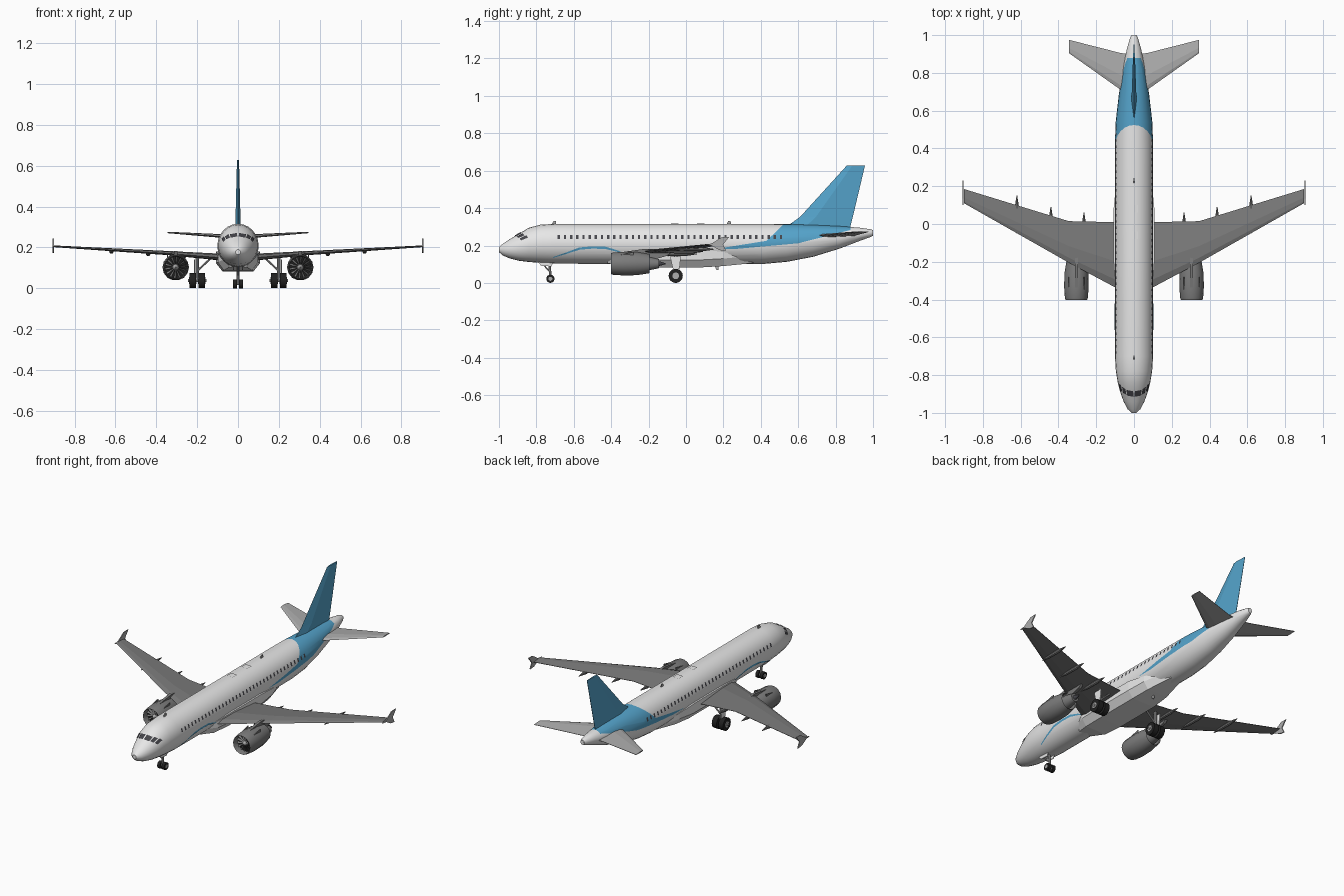
import bpy, bmesh, math
from mathutils import Vector

if "Cube" in bpy.data.objects:
    bpy.data.objects.remove(bpy.data.objects["Cube"])


def material(name, r, g, b):
    m = bpy.data.materials.new(name)
    m.use_nodes = True
    m.diffuse_color = (r, g, b, 1)
    m.node_tree.nodes["Principled BSDF"].inputs["Base Color"].default_value = (r, g, b, 1)
    return m


WHITE = material("white paint", .8, .8, .8)
BLUE = material("blue paint", .09, .37, .6)
GREY = material("wing grey", .2, .2, .2)
LIGHT = material("light grey", .42, .42, .42)
DARK = material("dark glass", .06, .06, .07)
BLACK = material("black rubber", .015, .015, .015)


def finish(name, bm, mats, smooth=False):
    bmesh.ops.recalc_face_normals(bm, faces=bm.faces[:])
    me = bpy.data.meshes.new(name)
    bm.to_mesh(me)
    bm.free()
    ob = bpy.data.objects.new(name, me)
    bpy.context.collection.objects.link(ob)
    for m in mats:
        me.materials.append(m)
    if smooth:
        bpy.ops.object.select_all(action='DESELECT')
        ob.select_set(True)
        bpy.context.view_layer.objects.active = ob
        bpy.ops.object.shade_smooth_by_angle(angle=math.radians(35))
    return ob


def add_loft(bm, rings, caps=True):
    """Skin equal-length rings of points."""
    vs = [[bm.verts.new(p) for p in r] for r in rings]
    n = len(rings[0])
    for a, b in zip(vs, vs[1:]):
        for i in range(n):
            j = (i + 1) % n
            bm.faces.new((a[i], a[j], b[j], b[i]))
    if caps:
        bm.faces.new(vs[0])
        bm.faces.new(vs[-1])


def loft(name, rings, mat, smooth=False, caps=True):
    bm = bmesh.new()
    add_loft(bm, rings, caps)
    return finish(name, bm, [mat], smooth)


def lathe(name, profile, x, z, mat, sides=14, caps=True):
    """Revolve (y, radius) points around a lengthwise axis."""
    ang = [2 * math.pi * i / sides for i in range(sides)]
    rings = [[(x + r * math.cos(a), y, z + r * math.sin(a)) for a in ang] for y, r in profile]
    return loft(name, rings, mat, True, caps)


def rod(name, a, b, r, mat, sides=10):
    a, b = Vector(a), Vector(b)
    q = (b - a).to_track_quat('Z', 'Y')
    ring = [q @ Vector((r * math.cos(t), r * math.sin(t), 0))
            for t in (2 * math.pi * i / sides for i in range(sides))]
    return loft(name, [[a + p for p in ring], [b + p for p in ring]], mat, True)


def slab(name, outline, x, half, mat):
    """Side-view outline of (y, z) points given a thickness."""
    return loft(name, [[(x + h, y, z) for y, z in outline] for h in (-half, half)], mat)


# fuselage stations: y, bottom, top, half width
STATIONS = [(-1, .165, .19, .012), (-.98, .147, .209, .034), (-.94, .13, .235, .055),
            (-.89, .118, .265, .073), (-.84, .112, .295, .086), (-.78, .107, .311, .096),
            (-.7, .103, .316, .101), (0, .1, .316, .101), (.42, .102, .316, .101),
            (.54, .113, .315, .097), (.68, .14, .311, .081), (.82, .183, .304, .06),
            (.93, .225, .295, .037), (.985, .245, .287, .021), (1, .252, .282, .013)]


def hull(y, a, lift=0):
    """Hull point at length y and angle a down from the crown."""
    for p, q in zip(STATIONS, STATIONS[1:]):
        if y <= q[0]:
            break
    t = (y - p[0]) / (q[0] - p[0])
    lo, hi, w = (p[i] + t * (q[i] - p[i]) for i in (1, 2, 3))
    return Vector(((w + lift) * math.sin(a), y, (lo + hi) / 2 + ((hi - lo) / 2 + lift) * math.cos(a)))


def angle_at(y, z):
    top, low = hull(y, 0).z, hull(y, math.pi).z
    return math.acos(max(-1, min(1, (2 * z - top - low) / (top - low))))


bm = bmesh.new()
add_loft(bm, [[hull(s[0], 2 * math.pi * i / 24) for i in range(24)] for s in STATIONS])

# blue tail sweep: cut the hull along its border lines
LOWER = [(.15, .171, .6, .212), (.6, .212, .88, .283)]
UPPER = [(.15, .18, .43, .225), (.43, .225, .525, .316)]
for y0, z0, y1, z1 in LOWER + UPPER + [(.88, 0, .88, 1)]:
    faces = [f for f in bm.faces if max(v.co.y for v in f.verts) > .1]
    geom = list({e for f in faces for e in f.edges} | {v for f in faces for v in f.verts}) + faces
    bmesh.ops.bisect_plane(bm, geom=geom, dist=1e-5, plane_co=(0, y0, z0),
                           plane_no=(0, z1 - z0, y0 - y1))


def border(lines, y):
    return max(b + (y - a) * (d - b) / (c - a) for a, b, c, d in lines)


for f in bm.faces:
    c = f.calc_center_median()
    if .15 < c.y < .88 and border(LOWER, c.y) < c.z < border(UPPER, c.y):
        f.material_index = 1
finish("fuselage", bm, [WHITE, BLUE], True)
lathe("tail_exhaust", [(.99, .011), (1, .011)], 0, .267, DARK, 10)


def plates(name, quads, mat, lift=.0025):
    """Thin plates on the hull, quads of (y, angle), on both sides."""
    bm = bmesh.new()
    for s in (1, -1):
        for q in quads:
            bm.faces.new([bm.verts.new(hull(y, s * a, lift)) for y, a in q])
    return finish(name, bm, [mat])


# cabin windows, cockpit glass, swoosh, roof hatches
wins = []
for i in range(37):
    y = -.68 + i * .033
    a, b = angle_at(y, .255), angle_at(y, .234)
    wins.append([(y - .006, a), (y + .006, a), (y + .006, b), (y - .006, b)])
plates("cabin_windows", wins, DARK)
glass = []
for y0, y1, a0, a1, skew in ((-.915, -.885, 3, 30, .006), (-.905, -.873, 34, 49, .01),
                             (-.89, -.853, 53, 65, .008)):
    a0, a1 = math.radians(a0), math.radians(a1)
    glass.append([(y0, a0), (y1, a0), (y1 + skew, a1), (y0 + skew, a1)])
plates("cockpit_glass", glass, DARK, .004)
path = [(-.71, .138, .002), (-.64, .16, .004), (-.57, .184, .006), (-.5, .19, .006),
        (-.43, .188, .006), (-.37, .172, .004), (-.31, .15, .002)]
edge = [((y, angle_at(y, z + h)), (y, angle_at(y, z - h))) for y, z, h in path]
plates("nose_swoosh", [[p[0], q[0], q[1], p[1]] for p, q in zip(edge, edge[1:])], BLUE)
plates("roof_hatches", [[(y, 0), (y + .04, 0), (y + .04, .2), (y, .2)] for y in (-.08, .06)], WHITE, .004)

# antennas
for name, y, z, d in (("front_antenna", -.72, .31, .022), ("rear_antenna", .215, .31, .022),
                      ("belly_antenna", .15, .1, -.03)):
    slab(name, [(y, z), (y + .025, z), (y + .024, z + d), (y + .012, z + d)], 0, .003, LIGHT)

# belly fairing
rings = []
for y, w, lo, hi in ((-.42, .06, .105, .14), (-.33, .098, .088, .17), (-.2, .108, .083, .18),
                     (.08, .108, .083, .18), (.2, .096, .09, .165), (.36, .05, .106, .13)):
    rings.append([(-w, y, hi), (-w, y, lo + .04), (-w * .7, y, lo), (w * .7, y, lo),
                  (w, y, lo + .04), (w, y, hi)])
loft("belly_fairing", rings, WHITE)

# fin and rudder
def fin_ring(y0, y1, z, h):
    m = y0 + (y1 - y0) * .3
    return [(0, y0, z), (h, m, z), (.001, y1, z), (-.001, y1, z), (-h, m, z)]


loft("tail_fin", [fin_ring(.515, .875, .285, .013), fin_ring(.61, .892, .353, .012),
                  fin_ring(.86, .957, .628, .005)], BLUE)


def foil(x, y0, y1, z, t):
    c = y1 - y0
    return [(x, y0, z), (x, y0 + c * .12, z + t * .7), (x, y0 + c * .4, z + t), (x, y1, z + .001),
            (x, y1, z - .001), (x, y0 + c * .4, z - t * .7), (x, y0 + c * .12, z - t * .6)]


for s, side in ((1, "left_"), (-1, "right_")):
    # wing and tip fence
    loft(side + "wing", [foil(s * .05, -.36, .01, .148, .02), foil(s * .11, -.33, .01, .152, .019),
                         foil(s * .345, -.205, .015, .171, .012),
                         foil(s * .9, .11, .185, .205, .005)], GREY)
    slab(side + "wing_fence", [(.1, .205), (.135, .209), (.19, .244), (.23, .245), (.198, .205),
                               (.215, .172), (.18, .175), (.135, .2)], s * .905, .003, LIGHT)
    loft(side + "tailplane", [foil(s * .02, .68, .9, .252, .012), foil(s * .07, .71, .905, .254, .011),
                              foil(s * .345, .905, .975, .273, .004)], LIGHT)
    # flap track fairings
    for i, (x, y, z) in enumerate(((.265, .06, .155), (.44, .09, .168), (.62, .15, .18))):
        lathe(side + f"flap_fairing_{i + 1}", [(y - .2, .002), (y - .15, .01), (y - .06, .011), (y, .002)],
              s * x, z, GREY, 8)
    # engine
    ex, ez = s * .305, .103
    lathe(side + "engine_nacelle", [(-.36, .053), (-.395, .054), (-.402, .057), (-.39, .061), (-.33, .065),
                                    (-.26, .063), (-.195, .052), (-.2, .048), (-.26, .05)],
          ex, ez, GREY, caps=False)
    lathe(side + "engine_core", [(-.27, .04), (-.2, .037), (-.145, .025)], ex, ez, GREY)
    lathe(side + "exhaust_cone", [(-.16, .018), (-.11, .003)], ex, ez, DARK)
    lathe(side + "fan_disc", [(-.362, .054), (-.25, .054)], ex, ez, BLACK)
    lathe(side + "fan_spinner", [(-.39, .002), (-.378, .01), (-.362, .016)], ex, ez, LIGHT)
    bm = bmesh.new()
    for i in range(14):
        a = 2 * math.pi * i / 14
        pts = [(.013, a, -.364), (.052, a + .06, -.364), (.052, a + .26, -.372), (.013, a + .26, -.372)]
        bm.faces.new([bm.verts.new((ex + r * math.cos(t), y, ez + r * math.sin(t))) for r, t, y in pts])
    finish(side + "fan_blades", bm, [GREY])
    slab(side + "engine_pylon", [(-.35, .164), (-.22, .182), (-.08, .168), (-.1, .145), (-.17, .125),
                                 (-.3, .14)], ex, .008, GREY)
    for d in (-.04, .04):
        slab(side + "engine_strake", [(-.35, .15), (-.28, .165), (-.28, .145)], ex + d, .002, GREY)
    # main gear
    gx, gy = s * .2, -.055
    rod(side + "main_strut", (gx, gy, .04), (gx, gy, .165), .009, LIGHT)
    rod(side + "main_brace", (gx, gy, .085), (s * .13, gy, .15), .005, LIGHT)
    rod(side + "main_axle", (gx - .046, gy, .038), (gx + .046, gy, .038), .008, LIGHT)
    slab(side + "main_gear_door", [(-.085, .14), (-.028, .14), (-.035, .075), (-.07, .075)],
         s * .213, .003, WHITE)
    for d in (-.022, .022):
        rod(side + "main_tyre", (gx + d - .016, gy, .038), (gx + d + .016, gy, .038), .038, BLACK, 18)
        rod(side + "main_hub", (gx + d - .018, gy, .038), (gx + d + .018, gy, .038), .018, LIGHT, 12)
    # nose wheels and doors
    nx = s * .015
    rod(side + "nose_tyre", (nx - .009, -.725, .022), (nx + .009, -.725, .022), .022, BLACK, 16)
    rod(side + "nose_hub", (nx - .0105, -.725, .022), (nx + .0105, -.725, .022), .011, LIGHT, 10)
    slab(side + "nose_gear_door", [(-.79, .112), (-.71, .112), (-.72, .088), (-.775, .092)],
         s * .022, .002, WHITE)

rod("nose_strut", (0, -.725, .022), (0, -.73, .12), .007, LIGHT)
rod("nose_axle", (-.02, -.725, .022), (.02, -.725, .022), .005, LIGHT)
rod("nose_brace", (0, -.727, .06), (0, -.78, .115), .004, LIGHT)
